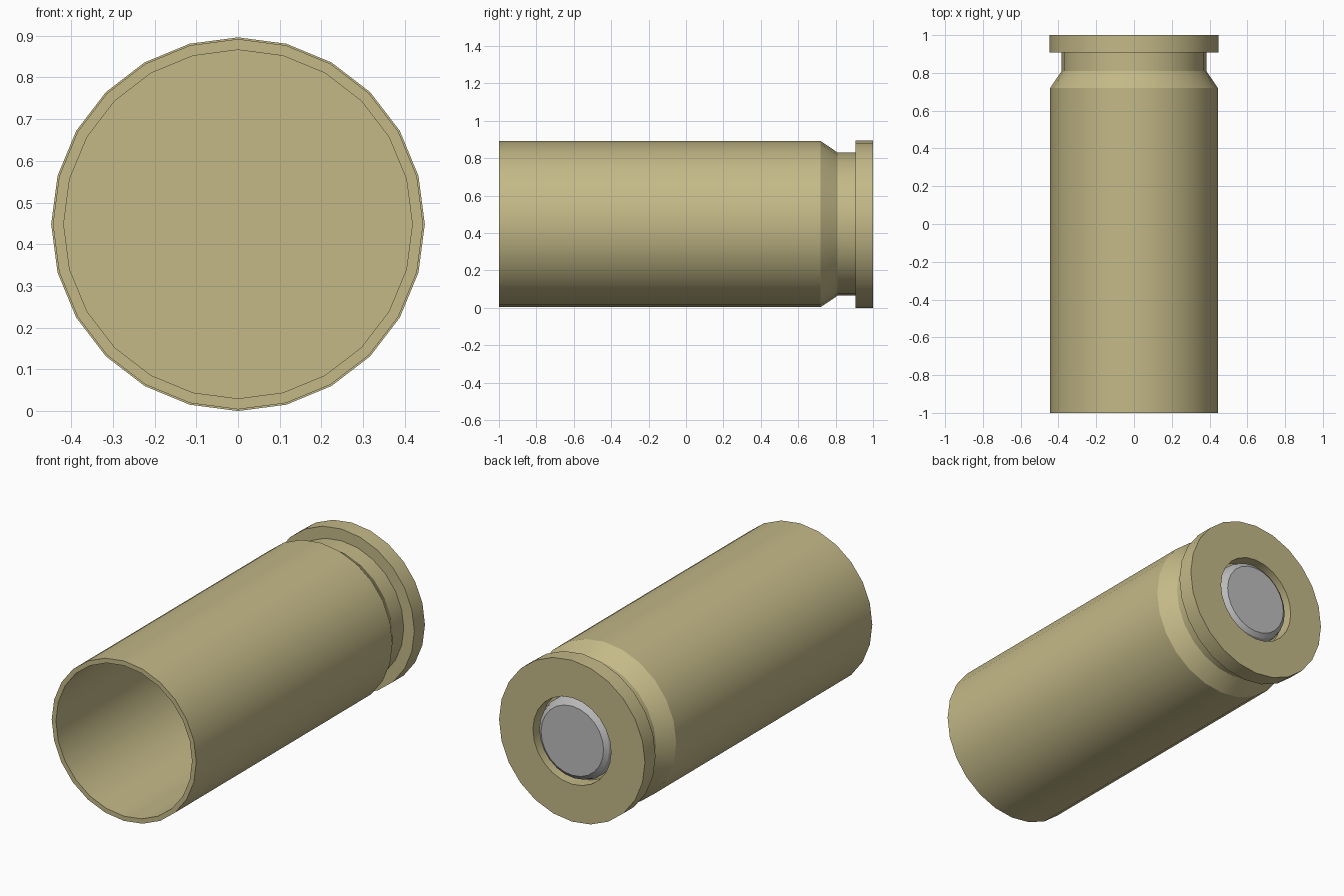
import bpy, bmesh, math

cube = bpy.data.objects.get("Cube")
if cube:
    bpy.data.objects.remove(cube, do_unlink=True)

SIDES = 24
AXIS_Z = 0.448


def material(name, rgb):
    mat = bpy.data.materials.new(name)
    mat.use_nodes = True
    mat.diffuse_color = (*rgb, 1)
    mat.node_tree.nodes["Principled BSDF"].inputs["Base Color"].default_value = (*rgb, 1)
    return mat


def lathe(name, profile, mat):
    """Revolve (radius, y) points about the long axis; radius 0 closes an end."""
    bm = bmesh.new()
    pts = [bm.verts.new((0, y, r)) for r, y in profile]
    edges = [bm.edges.new(pair) for pair in zip(pts, pts[1:])]
    bmesh.ops.spin(bm, geom=pts + edges, cent=(0, 0, 0), axis=(0, 1, 0),
                   angle=math.tau, steps=SIDES, use_merge=False)
    bmesh.ops.remove_doubles(bm, verts=bm.verts, dist=0.0005)
    bmesh.ops.recalc_face_normals(bm, faces=bm.faces)
    mesh = bpy.data.meshes.new(name)
    bm.to_mesh(mesh)
    bm.free()
    mesh.materials.append(mat)
    obj = bpy.data.objects.new(name, mesh)
    obj.location.z = AXIS_Z
    bpy.context.collection.objects.link(obj)
    bpy.ops.object.select_all(action="DESELECT")
    obj.select_set(True)
    bpy.context.view_layer.objects.active = obj
    bpy.ops.object.shade_smooth_by_angle(angle=math.radians(28))
    return obj


brass = material("brass", (0.55, 0.485, 0.245))
steel = material("primer grey", (0.51, 0.51, 0.51))

# Hollow case: inner floor, bore, mouth, body, taper, groove, rim, primer pocket
lathe("case", [
    (0, 0.72), (0.418, 0.72), (0.418, -1), (0.444, -1), (0.444, 0.72),
    (0.383, 0.81), (0.383, 0.907), (0.448, 0.907), (0.448, 1),
    (0.24, 1), (0.24, 0.92), (0, 0.92),
], brass)

# Primer cap with a rounded edge, sitting in the pocket
lathe("primer", [
    (0, 0.915), (0.225, 0.915), (0.225, 0.955), (0.215, 0.98),
    (0.192, 0.997), (0, 0.997),
], steel)
